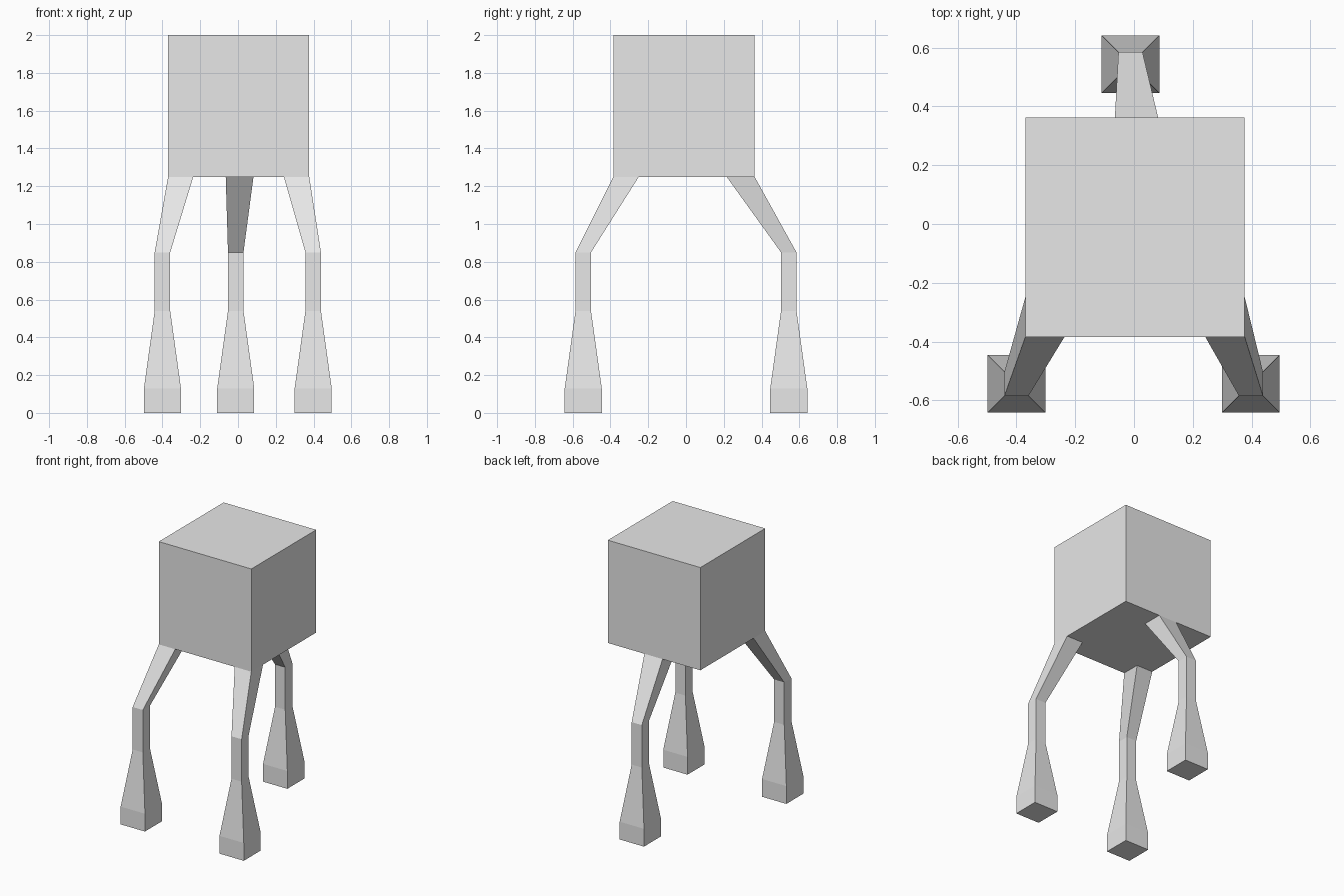
import bpy
import bmesh

if "Cube" in bpy.data.objects:
    bpy.data.objects.remove(bpy.data.objects["Cube"])

# One plain light grey for the whole model
grey = bpy.data.materials.new("light_grey")
grey.diffuse_color = (0.8, 0.8, 0.8, 1)
grey.use_nodes = True
grey.node_tree.nodes["Principled BSDF"].inputs["Base Color"].default_value = grey.diffuse_color


def loft(name, sections, cap_top=True):
    """Join rectangular sections (x0, x1, y0, y1, z), listed bottom to top."""
    bm = bmesh.new()
    rings = []
    for x0, x1, y0, y1, z in sections:
        corners = ((x0, y0), (x1, y0), (x1, y1), (x0, y1))
        rings.append([bm.verts.new((x, y, z)) for x, y in corners])
    for low, high in zip(rings, rings[1:]):
        for i in range(4):
            j = (i + 1) % 4
            bm.faces.new((low[i], low[j], high[j], high[i]))
    bm.faces.new(rings[0][::-1])
    if cap_top:
        bm.faces.new(rings[-1])
    mesh = bpy.data.meshes.new(name)
    bm.to_mesh(mesh)
    bm.free()
    mesh.materials.append(grey)
    obj = bpy.data.objects.new(name, mesh)
    bpy.context.collection.objects.link(obj)
    return obj


def leg(name, x, y, hip):
    """Square foot, tapered shin, straight knee, then a thigh leaning to the hip."""
    def square(half, z):
        return (x - half, x + half, y - half, y + half, z)
    loft(name, [square(0.098, 0), square(0.098, 0.13), square(0.041, 0.54),
                square(0.041, 0.85), (*hip, 1.25)], cap_top=False)


# Cube body
loft("body", [(-0.37, 0.377, -0.385, 0.363, z) for z in (1.25, 2.0)])

# Two front legs at the corners, one leg at the middle of the back
leg("front_left_leg", -0.4, -0.544, (-0.37, -0.237, -0.385, -0.25))
leg("front_right_leg", 0.398, -0.544, (0.243, 0.377, -0.385, -0.25))
leg("back_leg", -0.012, 0.544, (-0.065, 0.082, 0.215, 0.363))
